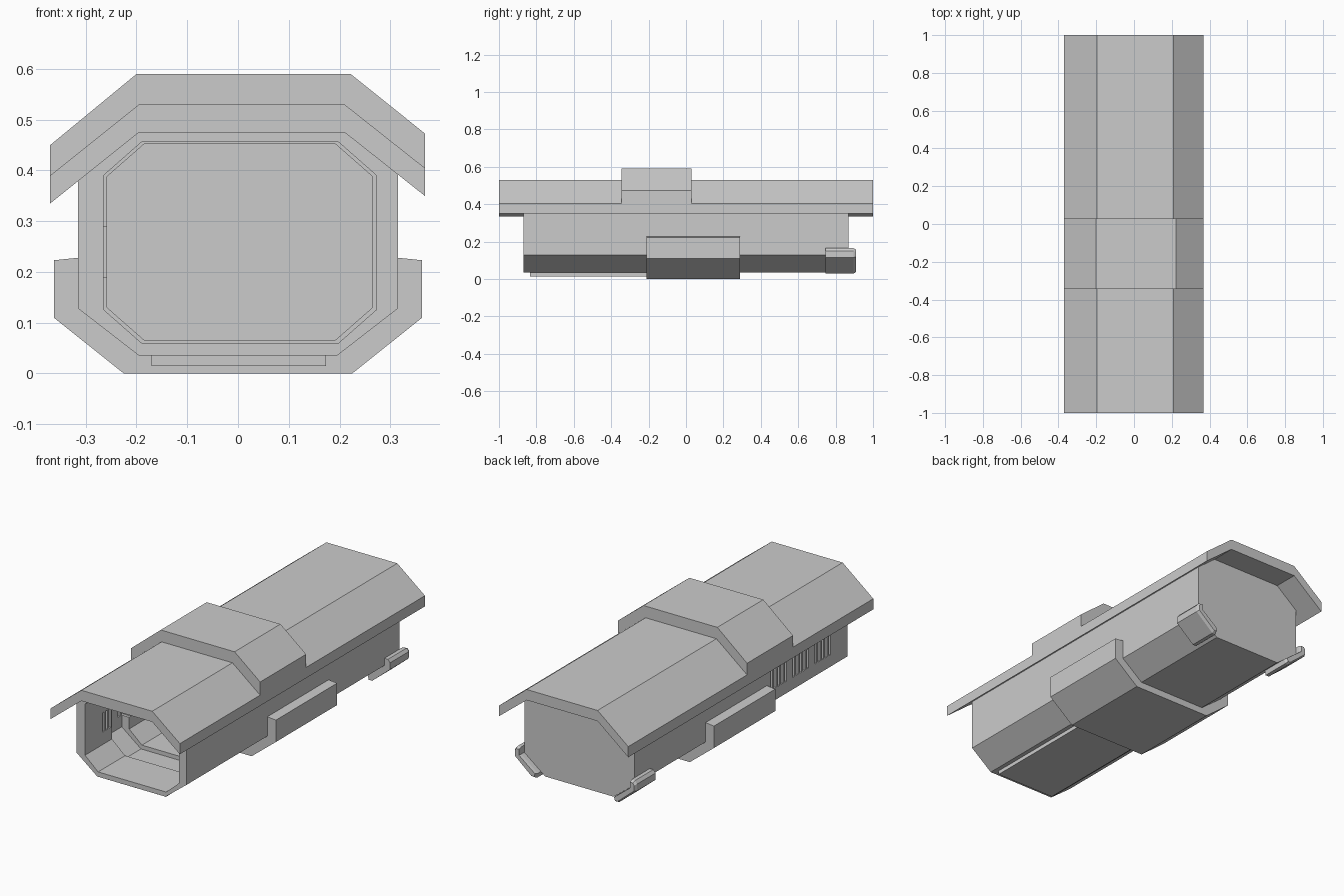
import bpy, bmesh

if "Cube" in bpy.data.objects:
    bpy.data.objects.remove(bpy.data.objects["Cube"])


def make(name, bm):
    bmesh.ops.recalc_face_normals(bm, faces=bm.faces)
    mesh = bpy.data.meshes.new(name)
    bm.to_mesh(mesh)
    bm.free()
    obj = bpy.data.objects.new(name, mesh)
    bpy.context.collection.objects.link(obj)
    return obj


def loft(name, rings):
    """Skin a chain of (y, xz-profile) rings and close both ends."""
    bm = bmesh.new()
    loops = [[bm.verts.new((x, y, z)) for x, z in prof] for y, prof in rings]
    for a, b in zip(loops, loops[1:]):
        n = len(a)
        for i in range(n):
            j = (i + 1) % n
            bm.faces.new((a[i], a[j], b[j], b[i]))
    bm.faces.new(loops[0])
    bm.faces.new(loops[-1])
    return make(name, bm)


def prism(name, prof, y0, y1):
    return loft(name, [(y0, prof), (y1, prof)])


def mirrored(half):
    """Complete a right-hand open outline with its left-hand mirror."""
    return half + [(-x, z) for x, z in reversed(half)]


def octagon(x0, x1, z0, z1, cx, cz):
    return [(x0 + cx, z0), (x1 - cx, z0), (x1, z0 + cz), (x1, z1 - cz),
            (x1 - cx, z1), (x0 + cx, z1), (x0, z1 - cz), (x0, z0 + cz)]


# Hollow hull: outer shell, front collar, recessed groove, inner lining
outer = [(-.195, .035), (.195, .035), (.315, .128), (.315, .392),
         (.21, .475), (-.195, .475), (-.315, .379), (-.315, .128)]
collar = octagon(-.265, .273, .06, .456, .075, .066)
groove = octagon(-.30, .30, .045, .465, .11, .085)
lining = octagon(-.258, .265, .066, .452, .073, .064)
hull = loft("hull", [(.87, outer), (-.87, outer), (-.87, collar), (-.65, collar),
                     (-.65, groove), (-.52, groove), (-.52, lining), (.8, lining)])

# Three groups of vent slots through the left wall
bm = bmesh.new()
for centre in (-.305, -.485, -.665):
    for k in range(-2, 3):
        box = bmesh.ops.create_cube(bm, size=1)["verts"]
        bmesh.ops.scale(bm, verts=box, vec=(.2, .016, .1))
        bmesh.ops.translate(bm, verts=box, vec=(-.33, centre + k * .028, .24))
cutter = make("vent_cutter", bm)
cutter.hide_render = True
mod = hull.modifiers.new("vents", "BOOLEAN")
mod.operation = "DIFFERENCE"
mod.solver = "EXACT"
mod.object = cutter
bpy.context.view_layer.objects.active = hull
bpy.ops.object.modifier_apply(modifier=mod.name)
bpy.data.objects.remove(cutter)

# Long roof shell and the raised saddle over its middle
roof_under = [(-.37, .335), (-.195, .475), (.21, .475), (.368, .35)]
roof_top = [(-.37, .39), (-.195, .53), (.21, .53), (.368, .405)]
saddle_top = [(-.37, .45), (-.20, .59), (.222, .59), (.368, .473)]
prism("roof", roof_top + roof_under[::-1], -1, 1)
prism("roof_saddle", saddle_top + roof_top[::-1], -.345, .03)

# Belt wrapping the underside
belt_out = [(.225, 0), (.363, .11), (.363, .223), (.315, .228)]
belt_in = [(.315, .128), (.195, .035)]
prism("belly_belt", mirrored(belt_out + belt_in)[:6] +
      [(-x, z) for x, z in (belt_out + belt_in)[::-1]], -.21, .29)

# Shallow plate under the front half
prism("belly_plate", [(-.17, .015), (.173, .015), (.173, .035), (-.17, .035)], -.835, -.21)

# Rear corner clamps, tapering slightly at the back
for side, label in ((1, "right"), (-1, "left")):
    full = [(.315, .165), (.335, .165), (.347, .15), (.347, .115), (.245, .03),
            (.225, .03), (.22, .054), (.315, .128)]
    tip = [(.318, .158), (.333, .158), (.341, .146), (.341, .119), (.247, .04),
           (.232, .038), (.226, .056), (.318, .128)]
    flip = lambda p: [(side * x, z) for x, z in p]
    loft("rear_clamp_" + label, [(.745, flip(full)), (.895, flip(full)), (.91, flip(tip))])
